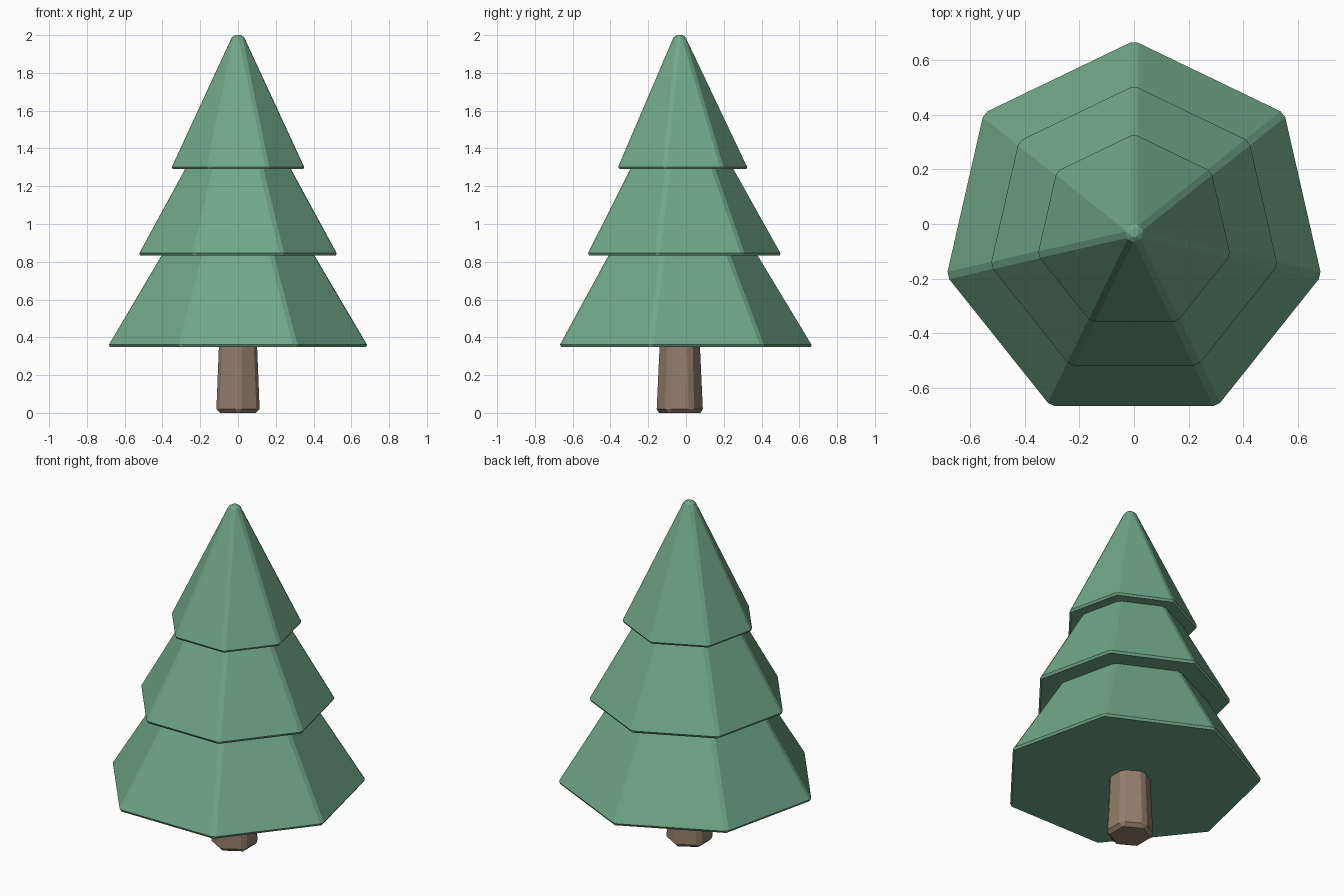
import bpy, bmesh, math

cube = bpy.data.objects.get("Cube")
if cube:
    bpy.data.objects.remove(cube, do_unlink=True)

AXIS_Y = -0.033


def material(name, rgb):
    mat = bpy.data.materials.new(name)
    mat.use_nodes = True
    mat.diffuse_color = (*rgb, 1)
    mat.node_tree.nodes["Principled BSDF"].inputs["Base Color"].default_value = (*rgb, 1)
    return mat


def tapered_prism(name, sides, bottom, top, bevel, mat):
    """Flat-faced prism from (radius, z) to (radius, z), with a corner at +y."""
    bm = bmesh.new()
    rings = []
    for radius, z in (bottom, top):
        angles = [math.pi / 2 + math.tau * i / sides for i in range(sides)]
        rings.append([bm.verts.new((radius * math.cos(a), radius * math.sin(a), z))
                      for a in angles])
    low, high = rings
    bm.faces.new(reversed(low))
    bm.faces.new(high)
    for i in range(sides):
        j = (i + 1) % sides
        bm.faces.new((low[i], low[j], high[j], high[i]))
    mesh = bpy.data.meshes.new(name)
    bm.to_mesh(mesh)
    bm.free()
    mesh.materials.append(mat)
    obj = bpy.data.objects.new(name, mesh)
    obj.location.y = AXIS_Y
    bpy.context.collection.objects.link(obj)
    # Narrow chamfer on every edge
    mod = obj.modifiers.new("chamfer", 'BEVEL')
    mod.width = bevel
    mod.segments = 1
    mod.limit_method = 'NONE'
    return obj


green = material("foliage green", (0.162, 0.392, 0.246))
brown = material("bark brown", (0.29, 0.205, 0.145))

# Trunk
tapered_prism("trunk", 6, (0.133, 0), (0.11, 0.5), 0.02, brown)

# Foliage tiers, each tucked under the next
tapered_prism("lower_foliage", 7, (0.712, 0.348), (0.197, 1.2), 0.015, green)
tapered_prism("middle_foliage", 7, (0.547, 0.832), (0.118, 1.6), 0.015, green)
tapered_prism("upper_foliage", 7, (0.368, 1.29), (0.031, 2.0), 0.013, green)
